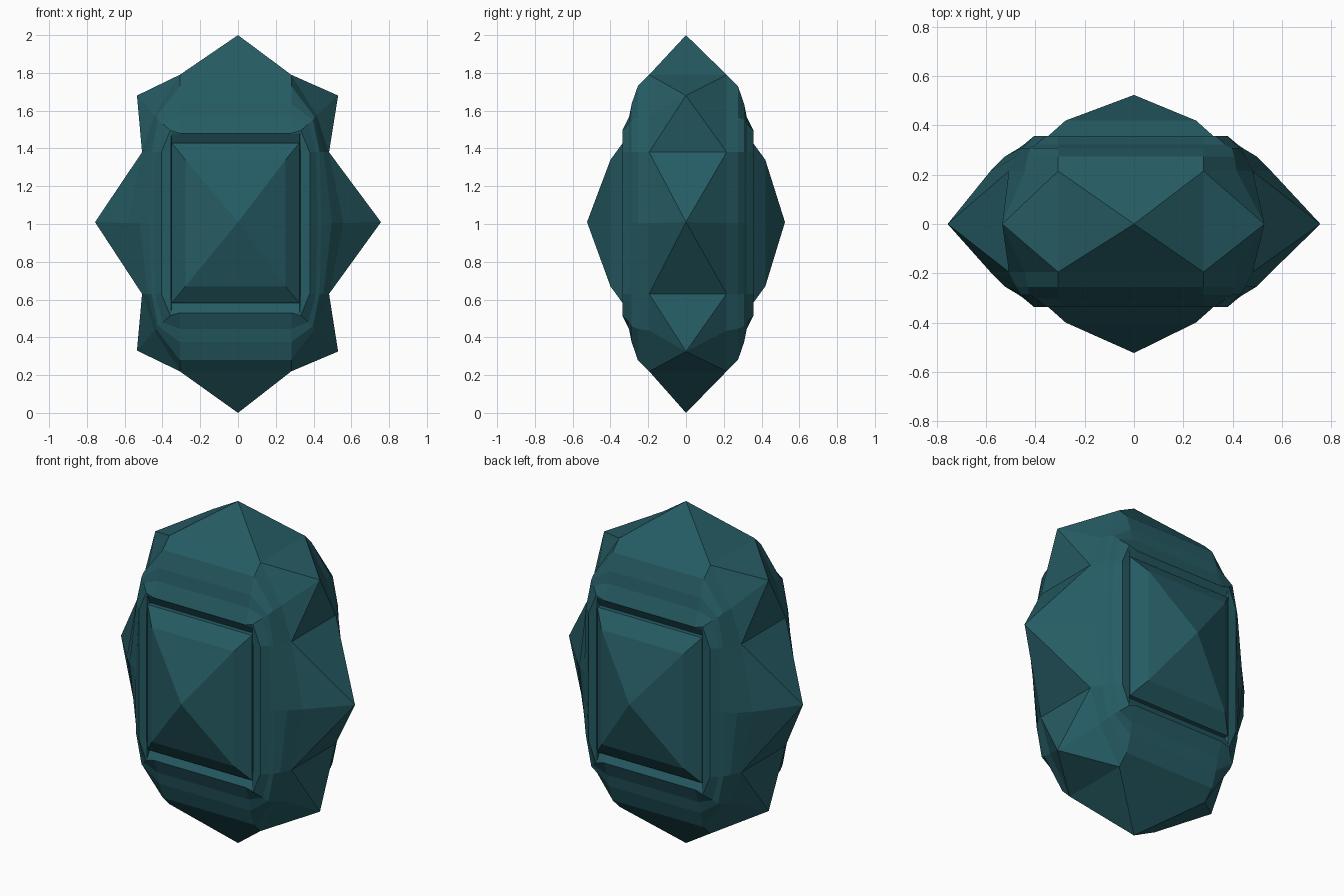
import bpy, bmesh

if "Cube" in bpy.data.objects:
    bpy.data.objects.remove(bpy.data.objects["Cube"])

mat = bpy.data.materials.new("deep_teal")
mat.diffuse_color = (0.019, 0.107, 0.127, 1)
mat.use_nodes = True
mat.node_tree.nodes["Principled BSDF"].inputs["Base Color"].default_value = mat.diffuse_color

ZC = 1.005          # height of the crystal's centre
DX, DY = -0.013, 0.01   # slight offset of the cut rings


def make_object(name, bm):
    bmesh.ops.recalc_face_normals(bm, faces=bm.faces)
    me = bpy.data.meshes.new(name)
    bm.to_mesh(me)
    bm.free()
    ob = bpy.data.objects.new(name, me)
    me.materials.append(mat)
    bpy.context.collection.objects.link(ob)
    return ob


def ring(bm, y, spec):
    """16-point ring mirrored from one quadrant:
    top corner, diagonal middle, side corner, side middle x."""
    (tx, tz), (cx, cz), (sx, sz), mx = spec
    q = [(tx, tz), (cx, cz), (sx, sz)]
    pts = [(0, tz)] + q + [(mx, 0)]
    pts += [(x, -z) for x, z in reversed(q)] + [(0, -tz)]
    pts += [(-x, -z) for x, z in q] + [(-mx, 0)]
    pts += [(-x, z) for x, z in reversed(q)]
    return [bm.verts.new((x + DX, y + DY, z + ZC)) for x, z in pts]


def bridge(bm, a, b):
    n = len(a)
    for i in range(n):
        j = (i + 1) % n
        bm.faces.new((a[i], a[j], b[j], b[i]))


# Half depth and outline of each cut, from the girdle to the panel groove
cuts = [
    (0.205, ((0.295, 0.785), (0.43, 0.57), (0.495, 0.375), 0.57)),
    (0.265, ((0.295, 0.725), (0.42, 0.56), (0.465, 0.375), 0.51)),
    (0.298, ((0.295, 0.630), (0.41, 0.545), (0.445, 0.375), 0.455)),
    (0.312, ((0.295, 0.560), (0.385, 0.525), (0.425, 0.375), 0.435)),
    (0.347, ((0.295, 0.475), (0.345, 0.490), (0.393, 0.375), 0.393)),
    (0.345, ((0.295, 0.472), (0.340, 0.475), (0.343, 0.375), 0.343)),
    (0.318, ((0.295, 0.425), (0.338, 0.425), (0.338, 0.375), 0.338)),
]

# Faceted body: stepped front and back, girdle of pointed facets between
bm = bmesh.new()
girdles = []
for s in (-1, 1):
    rings = [ring(bm, s * y, spec) for y, spec in cuts]
    for a, b in zip(rings, rings[1:]):
        bridge(bm, a, b)
    bm.faces.new(rings[-1])
    girdles.append(rings[0])

front, back = girdles
tips = [  # (ring start index, span of three points, tip)
    (15, (0, 0, 2.0)), (1, (0.53, 0, 1.68)), (3, (0.757, 0, 1.01)),
    (5, (0.53, 0, 0.325)), (7, (0, 0, 0)), (9, (-0.535, 0, 0.33)),
    (11, (-0.757, 0, 1.01)), (13, (-0.535, 0, 1.68)),
]
for start, tip in tips:
    t = bm.verts.new(tip)
    ids = [(start + k) % 16 for k in range(3)]
    loop = [front[i] for i in ids] + [back[i] for i in reversed(ids)]
    for a, b in zip(loop, loop[1:] + loop[:1]):
        bm.faces.new((a, b, t))
make_object("crystal_body", bm)


# Raised pyramid panels on front and back
def panel(name, s):
    bm = bmesh.new()
    loops = []
    for hx, hz, y in ((0.338, 0.424, 0.312), (0.338, 0.424, 0.345), (0.265, 0.335, 0.41)):
        loops.append([bm.verts.new((x * hx + DX, s * y + DY, z * hz + ZC))
                      for x, z in ((-1, -1), (1, -1), (1, 1), (-1, 1))])
    bm.faces.new(loops[0])
    for a, b in zip(loops, loops[1:]):
        bridge(bm, a, b)
    tip = bm.verts.new((0, s * 0.524, 1.01))
    top = loops[-1]
    for i in range(4):
        bm.faces.new((top[i], top[(i + 1) % 4], tip))
    make_object(name, bm)


panel("front_panel", -1)
panel("back_panel", 1)
